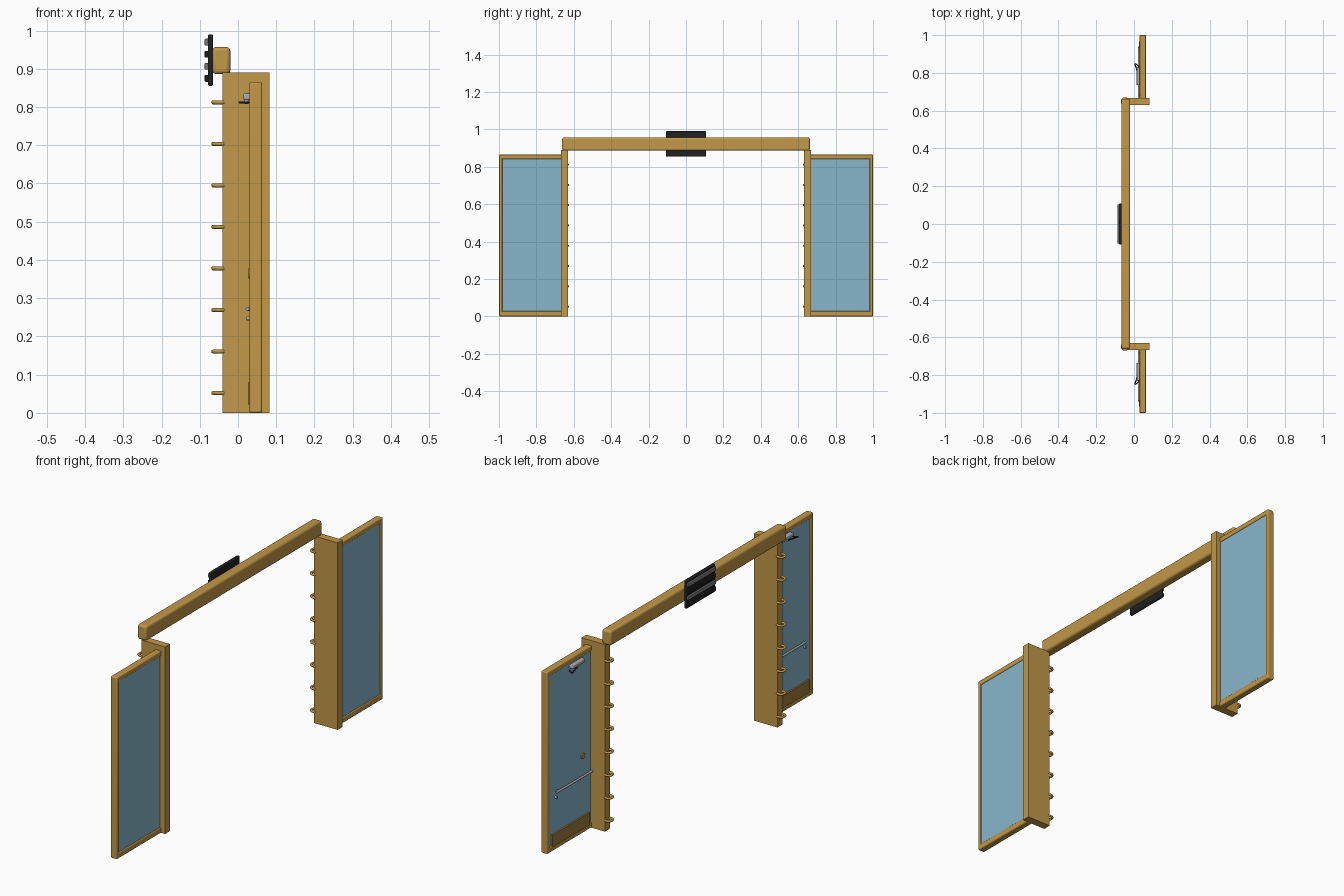
import bpy
import math
from mathutils import Vector

if "Cube" in bpy.data.objects:
    bpy.data.objects.remove(bpy.data.objects["Cube"], do_unlink=True)


def material(name, color):
    m = bpy.data.materials.new(name)
    m.use_nodes = True
    m.diffuse_color = (*color, 1)
    m.node_tree.nodes["Principled BSDF"].inputs["Base Color"].default_value = (*color, 1)
    return m


gold = material("gold", (0.54, 0.315, 0.065))
bronze = material("bronze", (0.36, 0.2, 0.045))
glass = material("blue glass", (0.245, 0.47, 0.6))
black = material("black", (0.015, 0.015, 0.017))
steel = material("steel", (0.4, 0.42, 0.45))
grey = material("grey", (0.22, 0.22, 0.23))


def finish(ob, name, mat):
    ob.name = name
    ob.data.materials.append(mat)
    bpy.ops.object.shade_smooth_by_angle(angle=math.radians(40))
    return ob


def box(name, low, high, mat, bevel=0.0):
    low, high = Vector(low), Vector(high)
    bpy.ops.mesh.primitive_cube_add(size=1, location=(low + high) / 2)
    ob = bpy.context.object
    ob.scale = high - low
    bpy.ops.object.transform_apply(location=False, rotation=False, scale=True)
    if bevel:
        mod = ob.modifiers.new("rounded edges", "BEVEL")
        mod.width = bevel
        mod.segments = 3
    return finish(ob, name, mat)


def rod(name, start, end, radius, mat):
    start, end = Vector(start), Vector(end)
    axis = end - start
    bpy.ops.mesh.primitive_cylinder_add(vertices=20, radius=radius, depth=axis.length,
                                        location=(start + end) / 2)
    ob = bpy.context.object
    ob.rotation_euler = axis.to_track_quat("Z", "Y").to_euler()
    return finish(ob, name, mat)


# Overhead beam and sign
box("beam", (-0.067, -0.662, 0.886), (-0.02, 0.662, 0.957), gold, 0.01)
box("sign_board", (-0.079, -0.108, 0.855), (-0.065, 0.108, 0.99), black, 0.005)
for i in range(4):
    z = 0.875 + 0.0315 * i
    box("sign_ridge", (-0.087, -0.104, z - 0.009), (-0.077, 0.104, z + 0.009),
        grey if i % 2 else black, 0.002)

for side, s in (("left", 1), ("right", -1)):
    # Post with its column of rings
    box(side + "_post", (-0.04, s * 0.63, 0), (0.083, s * 0.667, 0.89), gold) if s > 0 else \
        box(side + "_post", (-0.04, -0.667, 0), (0.083, -0.63, 0.89), gold)
    for i in range(8):
        bpy.ops.mesh.primitive_torus_add(major_radius=0.0175, minor_radius=0.0055,
                                         major_segments=28, minor_segments=10,
                                         location=(-0.047, s * 0.648, 0.052 + 0.1086 * i))
        finish(bpy.context.object, side + "_ring", gold)

    # A box given by distance outward from the middle
    def panel(name, x0, x1, y0, y1, z0, z1, mat, bevel=0.0):
        a, b = sorted((s * y0, s * y1))
        return box(side + name, (x0, a, z0), (x1, b, z1), mat, bevel)

    # Glazed door leaf
    panel("_door_glass", 0.034, 0.059, 0.665, 0.987, 0.02, 0.85, glass)
    panel("_door_top_rail", 0.03, 0.063, 0.662, 1.0, 0.841, 0.865, gold, 0.005)
    panel("_door_bottom_rail", 0.03, 0.063, 0.662, 1.0, 0.0, 0.028, gold, 0.005)
    panel("_door_outer_stile", 0.03, 0.063, 0.982, 1.0, 0.003, 0.86, gold, 0.004)
    panel("_door_inner_stile", 0.03, 0.063, 0.66, 0.669, 0.003, 0.86, gold)
    panel("_kick_plate", 0.026, 0.035, 0.685, 0.965, 0.022, 0.08, bronze)

    # Push bar, lock and knob
    rod(side + "_push_bar", (0.025, s * 0.67, 0.272), (0.025, s * 0.935, 0.272), 0.005, steel)
    for y in (0.68, 0.925):
        rod(side + "_bar_mount", (0.024, s * y, 0.272), (0.036, s * y, 0.272), 0.005, steel)
    rod(side + "_lock", (0.022, s * 0.935, 0.247), (0.036, s * 0.935, 0.247), 0.005, steel)
    rod(side + "_knob", (0.028, s * 0.73, 0.365), (0.036, s * 0.73, 0.365), 0.013, gold)

    # Door closer
    panel("_closer_body", 0.014, 0.036, 0.735, 0.83, 0.818, 0.836, steel, 0.004)
    rod(side + "_closer_arm", (0.004, s * 0.85, 0.812), (0.028, s * 0.835, 0.812), 0.003, black)
    rod(side + "_closer_link", (0.004, s * 0.85, 0.812), (0.022, s * 0.79, 0.812), 0.003, black)
    rod(side + "_closer_pin", (0.022, s * 0.79, 0.808), (0.022, s * 0.79, 0.825), 0.005, steel)
